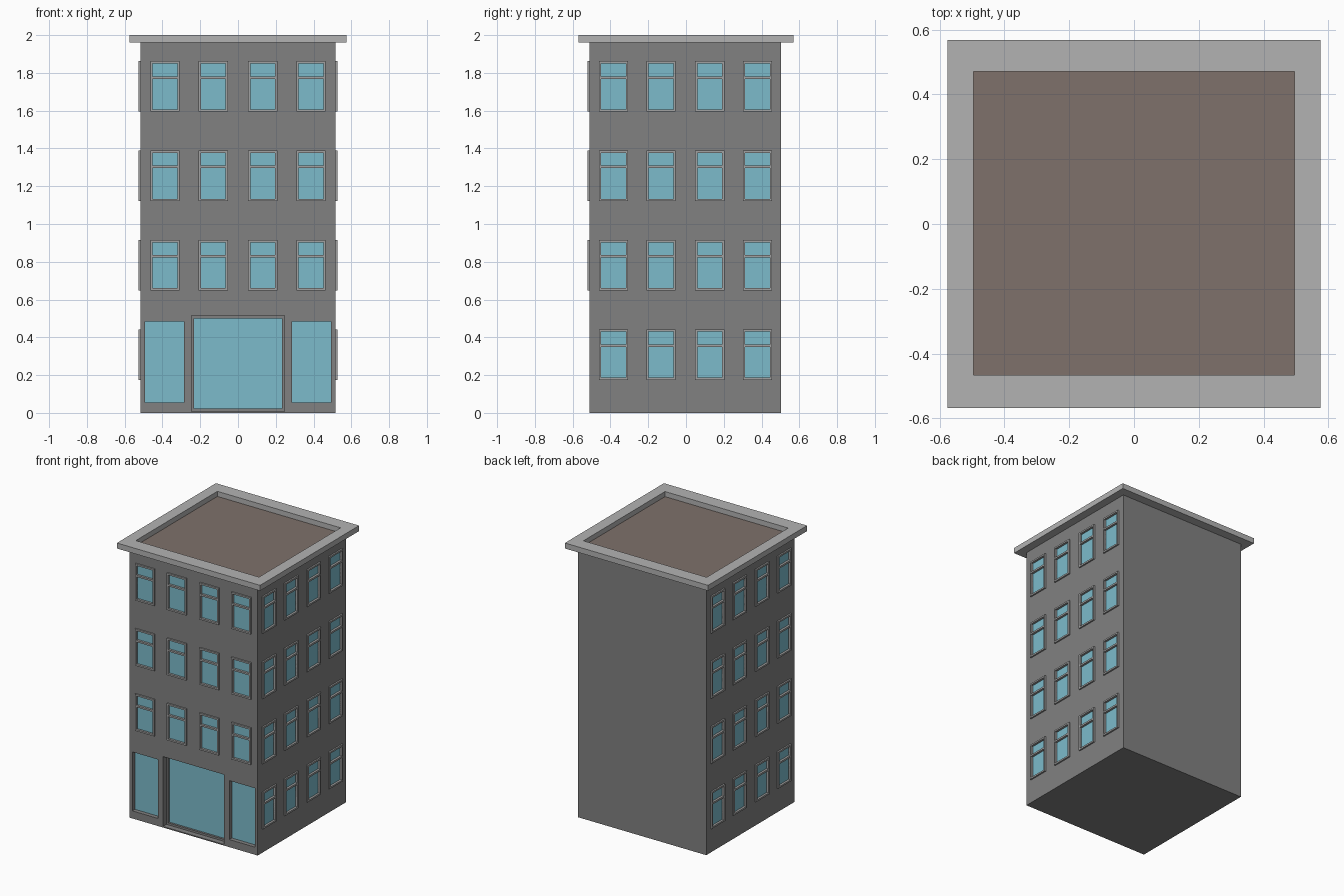
import bpy, bmesh
from mathutils import Matrix, Vector

if "Cube" in bpy.data.objects:
    bpy.data.objects.remove(bpy.data.objects["Cube"])

XW, YF, YB, TOP = 0.515, -0.51, 0.503, 1.96   # wall half width, front, back, wall top


def material(name, rgb):
    m = bpy.data.materials.new(name)
    m.diffuse_color = (*rgb, 1)
    m.use_nodes = True
    m.node_tree.nodes["Principled BSDF"].inputs["Base Color"].default_value = m.diffuse_color
    return m


WALL = material("wall_grey", (0.22, 0.22, 0.22))
TRIM = material("trim_grey", (0.36, 0.36, 0.36))
RIM = material("cornice_grey", (0.45, 0.45, 0.45))
ROOF = material("roof_brown", (0.21, 0.165, 0.145))
GLASS = material("glass_blue", (0.2, 0.5, 0.6))


def boxes(name, bounds, mat=None):
    """One object made of boxes given as (low corner, high corner)."""
    bm = bmesh.new()
    for a, b in bounds:
        lo = Vector(map(min, a, b))
        hi = Vector(map(max, a, b))
        bmesh.ops.create_cube(bm, size=1, matrix=Matrix.Translation((lo + hi) / 2)
                              @ Matrix.Diagonal((*(hi - lo), 1)))
    me = bpy.data.meshes.new(name)
    bm.to_mesh(me)
    bm.free()
    ob = bpy.data.objects.new(name, me)
    bpy.context.collection.objects.link(ob)
    if mat:
        me.materials.append(mat)
    return ob


def on_wall(side, u0, u1, z0, z1, d0, d1):
    """Box on a facade: u along the wall, d outwards from it."""
    if side == "front":
        return (u0, YF - d0, z0), (u1, YF - d1, z1)
    s = 1 if side == "right" else -1
    return (s * (XW + d0), u0, z0), (s * (XW + d1), u1, z1)


def ring(side, u0, u1, z0, z1, d0, d1, t):
    """Four bars of a rectangular frame."""
    return [on_wall(side, u0, u0 + t, z0, z1, d0, d1),
            on_wall(side, u1 - t, u1, z0, z1, d0, d1),
            on_wall(side, u0 + t, u1 - t, z0, z0 + t, d0, d1),
            on_wall(side, u0 + t, u1 - t, z1 - t, z1, d0, d1)]


holes, glass = [], []

# Framed windows with a transom bar
W, H, T = 0.155, 0.267, 0.012
for side in ("front", "right", "left"):
    frames = []
    shift = 0 if side == "front" else -0.003
    for floor in range(1 if side == "front" else 0, 4):
        z = 0.175 + 0.4733 * floor
        for c in (-0.387, -0.131, 0.131, 0.387):
            u = c * (1 if side == "front" else 0.985) + shift - W / 2
            frames += ring(side, u, u + W, z, z + H, -0.008, 0.011, T)
            frames.append(on_wall(side, u + T, u + W - T, z + 0.174, z + 0.187, -0.008, 0.011))
            inner = (u + T, u + W - T, z + T, z + H - T)
            holes.append(on_wall(side, *inner, -0.01, 0.03))
            glass.append(on_wall(side, *inner, -0.02, -0.005))
    boxes(side + "_window_frames", frames, TRIM)

# Shop windows on the ground floor
for u in (-0.492, 0.287):
    holes.append(on_wall("front", u, u + 0.205, 0.055, 0.483, -0.04, 0.03))
    glass.append(on_wall("front", u, u + 0.205, 0.055, 0.483, -0.05, -0.03))

# Recessed entrance
holes.append(on_wall("front", -0.246, 0.246, 0.008, 0.515, -0.06, 0.03))
boxes("entrance_frame", ring("front", -0.246, 0.246, 0.008, 0.515, -0.065, -0.04, 0.014), WALL)
glass.append(on_wall("front", -0.232, 0.232, 0.022, 0.501, -0.07, -0.055))

boxes("window_glass", glass, GLASS)

# Walls with the openings cut out
walls = boxes("walls", [((-XW, YF, 0), (XW, YB, TOP))], WALL)
cutter = boxes("opening_cutter", holes)
cutter.hide_render = True
cutter.hide_viewport = True
cutter.display_type = "WIRE"
cut = walls.modifiers.new("openings", "BOOLEAN")
cut.operation, cut.solver, cut.object = "DIFFERENCE", "EXACT", cutter

# Overhanging cornice around the sunken roof
OX, OY, IX, I0, I1 = 0.575, 0.568, 0.495, -0.466, 0.47
boxes("roof_cornice", [((-OX, -OY, TOP), (OX, I0, 2)), ((-OX, I1, TOP), (OX, OY, 2)),
                       ((-OX, I0, TOP), (-IX, I1, 2)), ((IX, I0, TOP), (OX, I1, 2))], RIM)
boxes("roof_deck", [((-IX, I0, TOP - 0.01), (IX, I1, TOP + 0.003))], ROOF)
